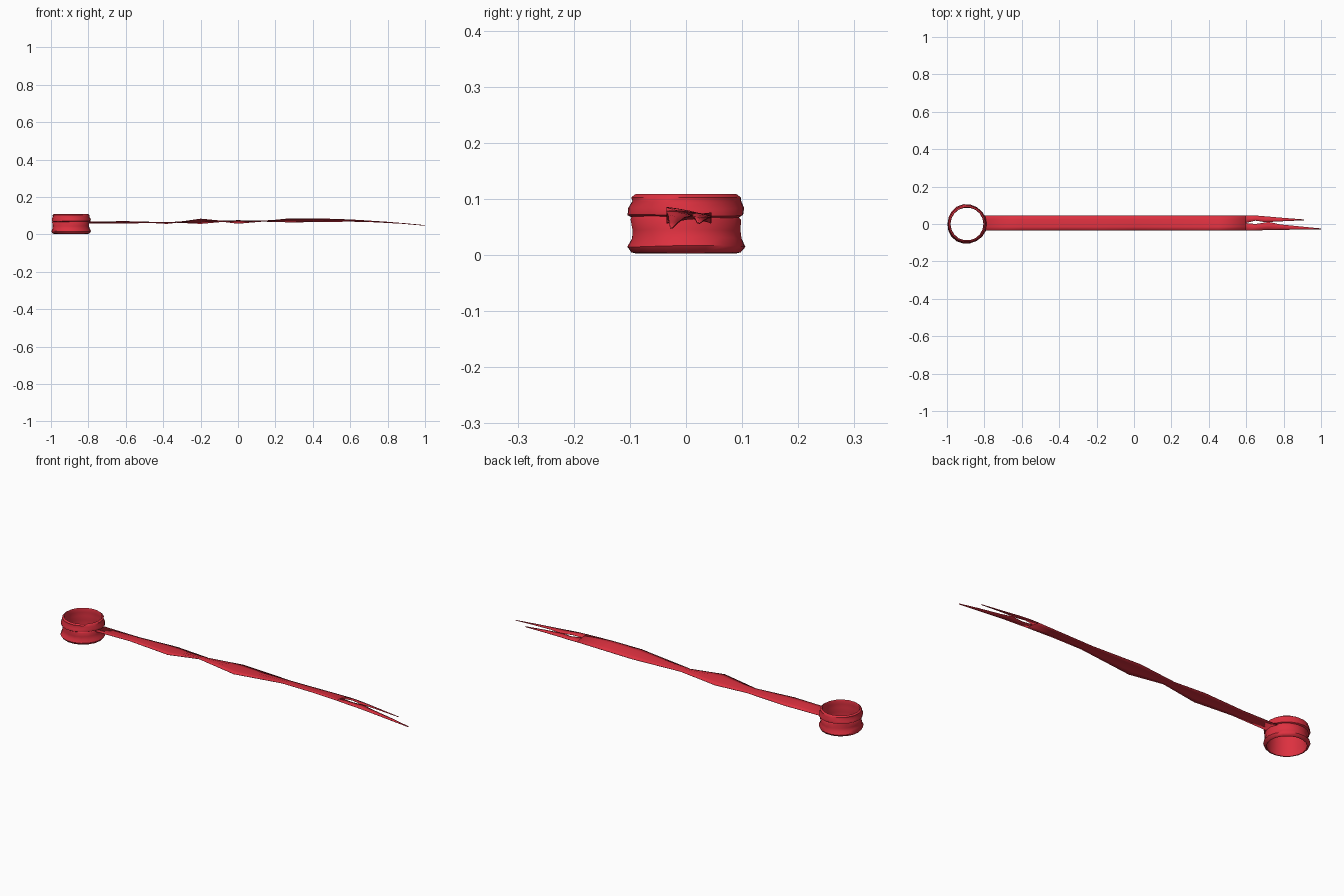
import bpy, bmesh, math

if "Cube" in bpy.data.objects:
    bpy.data.objects.remove(bpy.data.objects["Cube"])

red = bpy.data.materials.new("red_cloth")
red.diffuse_color = (0.72, 0.03, 0.05, 1)
red.use_nodes = True
red.node_tree.nodes["Principled BSDF"].inputs["Base Color"].default_value = red.diffuse_color


def make(name, verts, faces, angle):
    me = bpy.data.meshes.new(name)
    me.from_pydata(verts, [], faces)
    bm = bmesh.new()
    bm.from_mesh(me)
    bmesh.ops.recalc_face_normals(bm, faces=bm.faces)
    bm.to_mesh(me)
    bm.free()
    ob = bpy.data.objects.new(name, me)
    bpy.context.collection.objects.link(ob)
    me.materials.append(red)
    bpy.context.view_layer.objects.active = ob
    for o in bpy.context.selected_objects:
        o.select_set(False)
    ob.select_set(True)
    bpy.ops.object.shade_smooth_by_angle(angle=math.radians(angle))
    return ob


# Wrapped band: two rolled folds, profile is (radius, z), outside then inside
profile = [(.091, .003), (.099, .005), (.106, .016), (.099, .031), (.097, .045),
           (.099, .064), (.097, .068), (.104, .071), (.104, .083), (.098, .095),
           (.099, .103), (.091, .109), (.088, .102), (.092, .085), (.090, .068),
           (.092, .045), (.093, .018)]
SEG, n = 18, len(profile)
verts, faces = [], []
for i in range(SEG):
    a = math.tau * i / SEG
    for j, (r, z) in enumerate(profile):
        # slight irregular creasing of the cloth
        dr = .0018 * math.sin(3 * a + j) if 1 < j < 10 else 0
        dz = .0015 * math.sin(2 * a + j * .5) if 1 < j < 10 else 0
        verts.append((-.893 + (r + dr) * math.cos(a), (r + dr) * math.sin(a), z + dz))
for i in range(SEG):
    for j in range(n):
        k = (i + 1) % SEG
        faces.append((i * n + j, k * n + j, k * n + (j + 1) % n, i * n + (j + 1) % n))
make("wrapped_band", verts, faces, 50)


def strip(name, rows):
    """Sheet from rows of points."""
    w = len(rows[0])
    v = [p for row in rows for p in row]
    f = [(r * w + c, r * w + c + 1, (r + 1) * w + c + 1, (r + 1) * w + c)
         for r in range(len(rows) - 1) for c in range(w - 1)]
    ob = make(name, v, f, 40)
    m = ob.modifiers.new("thickness", 'SOLIDIFY')
    m.thickness = .002
    m.offset = 0
    return ob


# Trailing ribbon: (x, z at front edge, z at back edge), rocking side to side
stations = [(-.80, .067, .060), (-.60, .070, .058), (-.38, .057, .066), (-.20, .083, .057),
            (0, .058, .075), (.28, .085, .065), (.45, .084, .067), (.595, .079, .069)]
rows = []
for x, zf, zb in stations:
    row = []
    for c in range(5):
        t = c / 4
        row.append((x, -.035 + .08 * t, zf + (zb - zf) * t + .003 * math.sin(math.pi * t)))
    rows.append(row)
strip("ribbon", rows)

# Two torn tails: (x, outer y, inner y, outer z, inner z)
tails = {
    "front_tail": [(.595, -.035, .005, .079, .077), (.65, -.035, .000, .076, .074),
                   (.72, -.032, .011, .071, .070), (.78, -.031, -.002, .066, .067),
                   (.90, -.030, -.014, .056, .058), (1.0, -.028, -.024, .047, .048)],
    "back_tail": [(.595, .045, .005, .069, .077), (.65, .045, .018, .068, .074),
                  (.70, .041, .010, .067, .072), (.78, .034, .014, .063, .068),
                  (.91, .024, .020, .056, .057)],
}
for name, pts in tails.items():
    strip(name, [[(x, yo, zo), (x, (yo + yi) / 2, (zo + zi) / 2 + .001), (x, yi, zi)]
                 for x, yo, yi, zo, zi in pts])
